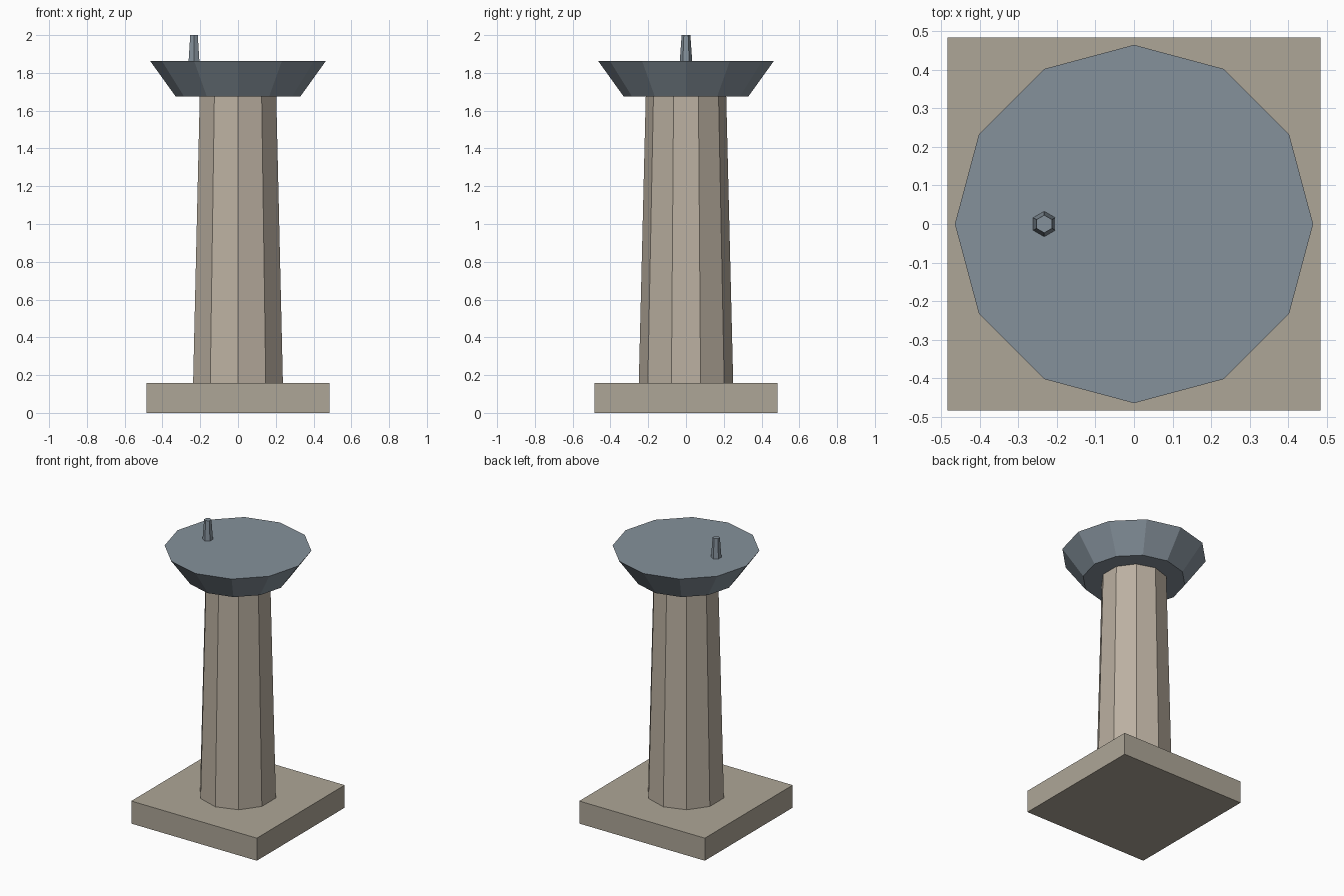
import bpy, math

if "Cube" in bpy.data.objects:
    bpy.data.objects.remove(bpy.data.objects["Cube"])


def material(name, rgb):
    # sRGB 0-255 to linear
    m = bpy.data.materials.new(name)
    lin = [((c / 255 + 0.055) / 1.055) ** 2.4 for c in rgb]
    m.diffuse_color = (*lin, 1)
    m.use_nodes = True
    m.node_tree.nodes["Principled BSDF"].inputs["Base Color"].default_value = m.diffuse_color
    return m


base_stone = material("base_stone", (174, 166, 151))
column_stone = material("column_stone", (187, 176, 161))
slate = material("slate_blue", (133, 145, 155))


def tapered(name, sides, r_bottom, r_top, z0, z1, mat, x=0.0):
    """Flat-sided tapered prism with a corner pointing along +y."""
    ring = [(math.sin(2 * math.pi * i / sides), math.cos(2 * math.pi * i / sides))
            for i in range(sides)][::-1]
    verts = [(x + r * a, r * b, z) for r, z in ((r_bottom, z0), (r_top, z1)) for a, b in ring]
    faces = [tuple(reversed(range(sides))), tuple(range(sides, 2 * sides))]
    for i in range(sides):
        j = (i + 1) % sides
        faces.append((i, j, sides + j, sides + i))
    mesh = bpy.data.meshes.new(name)
    mesh.from_pydata(verts, [], faces)
    mesh.materials.append(mat)
    obj = bpy.data.objects.new(name, mesh)
    bpy.context.collection.objects.link(obj)
    return obj


# square plinth
bpy.ops.mesh.primitive_cube_add(size=1, location=(0, 0, 0.0785))
plinth = bpy.context.object
plinth.name = "plinth"
plinth.scale = (0.967, 0.967, 0.157)
plinth.data.materials.append(base_stone)

# ten-sided column, twelve-sided flared top, small six-sided peg
tapered("column", 10, 0.25, 0.213, 0.157, 1.675, column_stone)
tapered("flared_top", 12, 0.33, 0.465, 1.675, 1.863, slate)
tapered("peg", 6, 0.033, 0.023, 1.863, 2.0, slate, x=-0.233)
